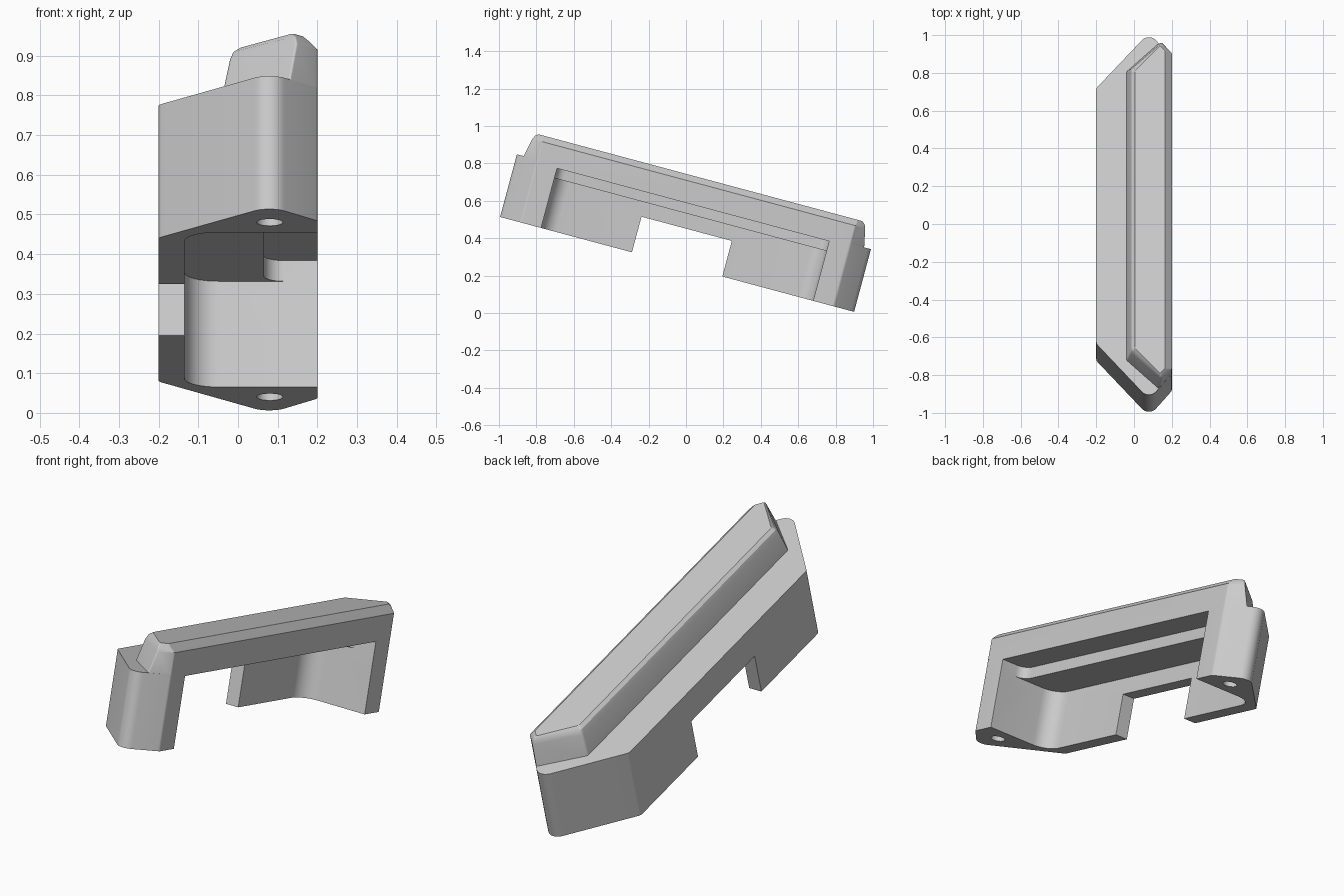
import bpy, bmesh, math
from mathutils import Matrix, Vector

if "Cube" in bpy.data.objects:
    bpy.data.objects.remove(bpy.data.objects["Cube"])

grey = bpy.data.materials.new("light_grey")
grey.use_nodes = True
grey.diffuse_color = (0.6, 0.6, 0.6, 1)
grey.node_tree.nodes["Principled BSDF"].inputs["Base Color"].default_value = (0.6, 0.6, 0.6, 1)


def rounded(corners, seg=8):
    """Round each (x, y, radius) corner of a polygon with an arc."""
    out = []
    for i, (x, y, r) in enumerate(corners):
        p = Vector((x, y))
        a = (Vector(corners[i - 1][:2]) - p).normalized()
        b = (Vector(corners[(i + 1) % len(corners)][:2]) - p).normalized()
        if r == 0:
            out.append(p)
            continue
        half = a.angle(b) / 2
        centre = p + (a + b).normalized() * (r / math.sin(half))
        start = p + a * (r / math.tan(half)) - centre
        end = p + b * (r / math.tan(half)) - centre
        sweep = start.angle_signed(end)
        for k in range(seg + 1):
            out.append(centre + Matrix.Rotation(-sweep * k / seg, 2) @ start)
    return out


def loft(name, rings):
    """Closed solid through (height, outline) rings."""
    bm = bmesh.new()
    loops = [[bm.verts.new((p.x, p.y, h)) for p in pts] for h, pts in rings]
    n = len(loops[0])
    for lo, hi in zip(loops, loops[1:]):
        for i in range(n):
            j = (i + 1) % n
            bm.faces.new((lo[i], lo[j], hi[j], hi[i]))
    bm.faces.new(loops[0][::-1])
    bm.faces.new(loops[-1])
    bmesh.ops.recalc_face_normals(bm, faces=bm.faces)
    mesh = bpy.data.meshes.new(name)
    bm.to_mesh(mesh)
    bm.free()
    mesh.materials.append(grey)
    ob = bpy.data.objects.new(name, mesh)
    bpy.context.collection.objects.link(ob)
    return ob


def prism(name, corners, low, high):
    pts = rounded(corners)
    return loft(name, [(low, pts), (high, pts)])


def both_ends(half):
    """Mirror corners listed for the +y end to the -y end."""
    return half + [(x, -y, r) for x, y, r in reversed(half)]


# Base block with mitred, rounded ends
TOP = 0.347
body = prism("handle_body", both_ends(
    [(-0.2, 0.70, 0.03), (0.08, 1.005, 0.05), (0.2, 0.866, 0.02)]), 0, TOP)

# Raised ridge: sloped inner side and ends, chamfered outer edge
sections = [
    (TOP, -0.04, 0.79, 0.13, 0.945, 0.2, 0.866),
    (0.447, -0.02, 0.775, 0.147, 0.924, 0.2, 0.866),
    (0.468, -0.012, 0.766, 0.143, 0.914, 0.178, 0.872),
    (0.48, 0.004, 0.758, 0.138, 0.898, 0.165, 0.868)]
ridge = loft("ridge", [
    (h, rounded(both_ends([(a, b, 0.02), (c, d, 0.006), (e, f, 0.012)])))
    for h, a, b, c, d, e, f in sections])

# Cutters: finger pocket, deeper slot, wall notch and screw holes
helpers = [
    prism("pocket", both_ends([(-0.135, 0.753, 0.085), (0.4, 0.753, 0)]), -0.1, 0.276),
    prism("slot", both_ends([(0.065, 0.753, 0.05), (0.4, 0.753, 0)]), 0.2, 0.33),
    prism("notch", both_ends([(-0.3, 0.25, 0), (-0.1, 0.25, 0)]), -0.1, 0.197)]
for side in (-1, 1):
    ring = [Vector((0.08 + 0.033 * math.cos(t * math.tau / 32),
                    side * 0.85 + 0.033 * math.sin(t * math.tau / 32))) for t in range(32)]
    helpers.append(loft("screw_hole", [(-0.1, ring), (0.25, ring)]))

for other in [ridge] + helpers:
    mod = body.modifiers.new(other.name, "BOOLEAN")
    mod.operation = "UNION" if other is ridge else "DIFFERENCE"
    mod.solver = "EXACT"
    mod.object = other
    other.hide_render = True

# Bake the cuts and remove the helpers
graph = bpy.context.evaluated_depsgraph_get()
result = bpy.data.meshes.new_from_object(body.evaluated_get(graph))
body.modifiers.clear()
body.data = result
for other in [ridge] + helpers:
    bpy.data.objects.remove(other)

# Tilt the handle so its back end rests on the ground
body.data.transform(Matrix.Translation((0, -0.0475, 0.26)) @ Matrix.Rotation(math.radians(-15), 4, "X"))
bpy.ops.object.select_all(action="DESELECT")
body.select_set(True)
bpy.context.view_layer.objects.active = body
bpy.ops.object.shade_smooth_by_angle(angle=math.radians(25))
